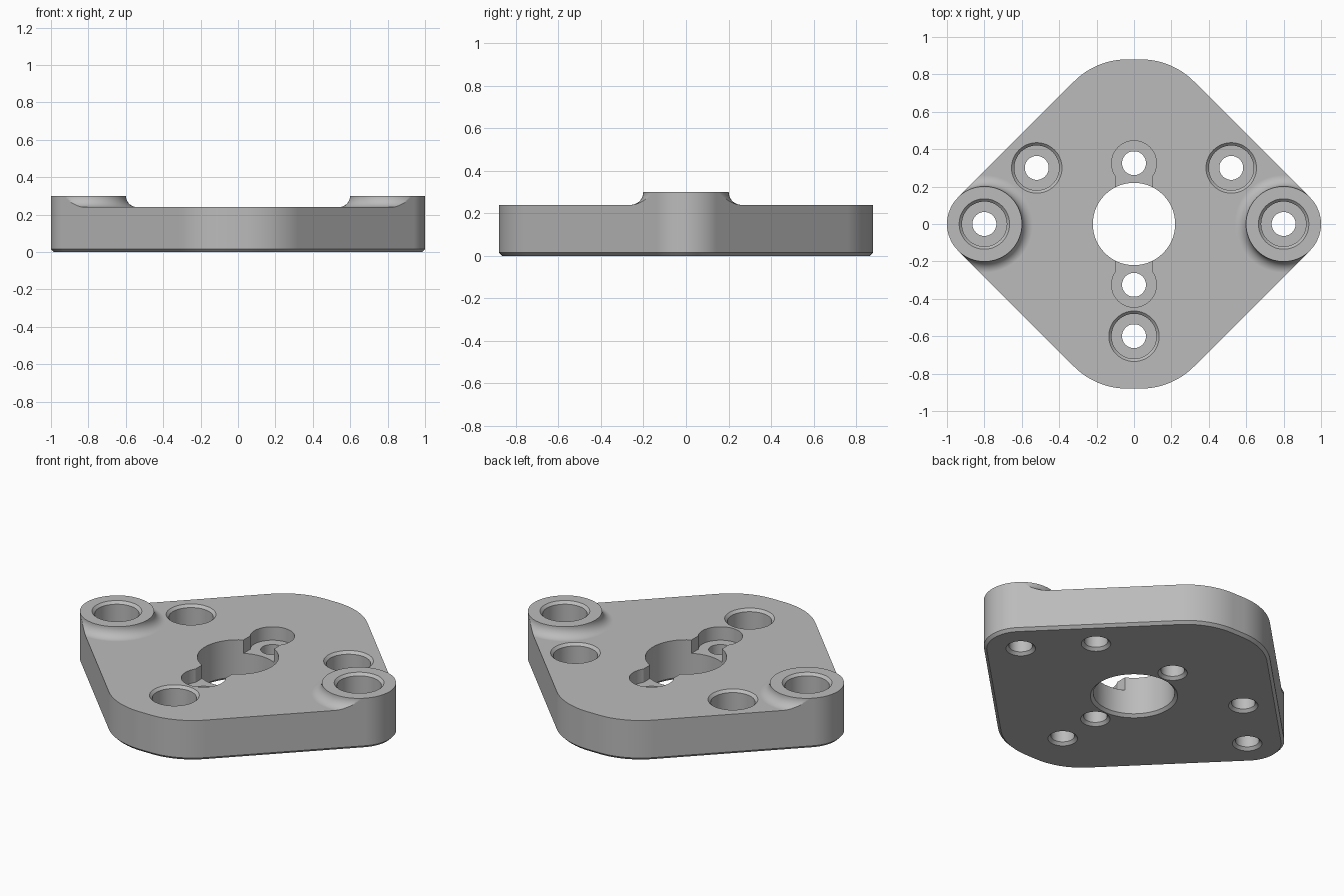
import bpy, math
from math import sin, cos, pi, radians

cube = bpy.data.objects.get("Cube")
if cube:
    bpy.data.objects.remove(cube, do_unlink=True)

PLATE_TOP, BOSS_TOP, CHAMFER = 0.24, 0.30, 0.016
SCREW_R, BORE_R = 0.064, 0.12


def loft(name, rings):
    """Closed solid through equally long rings of points, capped at both ends."""
    n = len(rings[0])
    verts = [p for ring in rings for p in ring]
    faces = [list(range(n))[::-1], list(range(len(verts) - n, len(verts)))]
    for k in range(len(rings) - 1):
        for i in range(n):
            j = (i + 1) % n
            faces.append((k * n + i, k * n + j, (k + 1) * n + j, (k + 1) * n + i))
    mesh = bpy.data.meshes.new(name)
    mesh.from_pydata(verts, [], faces)
    obj = bpy.data.objects.new(name, mesh)
    bpy.context.collection.objects.link(obj)
    return obj


def lathe(name, profile, x=0, y=0, seg=64):
    """Solid of revolution from (radius, height) points, bottom to top."""
    return loft(name, [[(x + r * cos(2 * pi * i / seg), y + r * sin(2 * pi * i / seg), z)
                        for i in range(seg)] for r, z in profile])


def block(name, hx, hy, z0, z1):
    return loft(name, [[(-hx, -hy, z), (hx, -hy, z), (hx, hy, z), (-hx, hy, z)]
                       for z in (z0, z1)])


def combine(target, tool, operation):
    """Apply a boolean and throw the tool away."""
    mod = target.modifiers.new("cut", 'BOOLEAN')
    mod.operation, mod.object, mod.solver = operation, tool, 'EXACT'
    bpy.context.view_layer.update()
    graph = bpy.context.evaluated_depsgraph_get()
    mesh = bpy.data.meshes.new_from_object(target.evaluated_get(graph))
    target.modifiers.clear()
    target.data = mesh
    bpy.data.objects.remove(tool, do_unlink=True)


def outline(inset, z, steps=16):
    """Rounded diamond: tight side corners, broad front and back corners."""
    corners = [(0.8, 0, 0.2, -45, 45), (0.037, 0.48, 0.4, 45, 90),
               (-0.037, 0.48, 0.4, 90, 135), (-0.8, 0, 0.2, 135, 225),
               (-0.037, -0.48, 0.4, 225, 270), (0.037, -0.48, 0.4, 270, 315)]
    points = []
    for cx, cy, r, a0, a1 in corners:
        for i in range(steps + 1):
            a = radians(a0 + (a1 - a0) * i / steps)
            points.append((cx + (r - inset) * cos(a), cy + (r - inset) * sin(a), z))
    return points


# Blank with chamfered lower edge
plate = loft("mounting_plate", [outline(CHAMFER, 0), outline(0, CHAMFER), outline(0, BOSS_TOP)])

# Upper envelope: flat plate level plus two bosses with concave fillets
envelope = block("envelope", 1.5, 1.5, -0.2, PLATE_TOP)
fillet = 0.06
boss_profile = [(0.201 + fillet, 0)]
for i in range(11):
    a = pi / 2 * i / 10
    boss_profile.append((0.201 + fillet * (1 - sin(a)), BOSS_TOP - fillet * cos(a)))
boss_profile.append((0.201, BOSS_TOP + 0.05))
for x in (-0.8, 0.8):
    combine(envelope, lathe("boss", boss_profile, x, 0, 96), 'UNION')
combine(plate, envelope, 'INTERSECT')


def hole_bottom(r):
    """Profile start for a through hole with a chamfered lower rim."""
    return [(r + CHAMFER + 0.02, -0.02), (r, CHAMFER)]


# Counterbored screw holes
for x, y, top in [(-0.8, 0, BOSS_TOP), (0.8, 0, BOSS_TOP), (-0.52, 0.3, PLATE_TOP),
                  (0.52, 0.3, PLATE_TOP), (0, -0.6, PLATE_TOP)]:
    floor = top - 0.14
    profile = hole_bottom(SCREW_R) + [(SCREW_R, floor), (BORE_R, floor),
                                      (BORE_R, top - 0.015), (BORE_R + 0.035, top + 0.02)]
    combine(plate, lathe("screw_hole", profile, x, y, 48), 'DIFFERENCE')

# Central bore, pockets before and behind it, and the necks joining them
pocket_floor = PLATE_TOP - 0.08
for y in (-0.325, 0.325):
    profile = hole_bottom(SCREW_R) + [(SCREW_R, pocket_floor), (BORE_R, pocket_floor), (BORE_R, 0.4)]
    combine(plate, lathe("pocket", profile, 0, y, 48), 'DIFFERENCE')
combine(plate, block("neck", 0.1, 0.325, pocket_floor, 0.4), 'DIFFERENCE')
combine(plate, lathe("bore", hole_bottom(0.22) + [(0.22, 0.4)], 0, 0, 96), 'DIFFERENCE')

# Finish
grey = bpy.data.materials.new("plain_grey")
grey.use_nodes = True
color = (0.5, 0.5, 0.5, 1)
grey.diffuse_color = color
grey.node_tree.nodes["Principled BSDF"].inputs["Base Color"].default_value = color
plate.data.materials.clear()
plate.data.materials.append(grey)
for face in plate.data.polygons:
    face.material_index = 0

bpy.context.view_layer.objects.active = plate
plate.select_set(True)
bpy.ops.object.shade_smooth_by_angle(angle=radians(30))
weighted = plate.modifiers.new("even_shading", 'WEIGHTED_NORMAL')
weighted.keep_sharp = True
